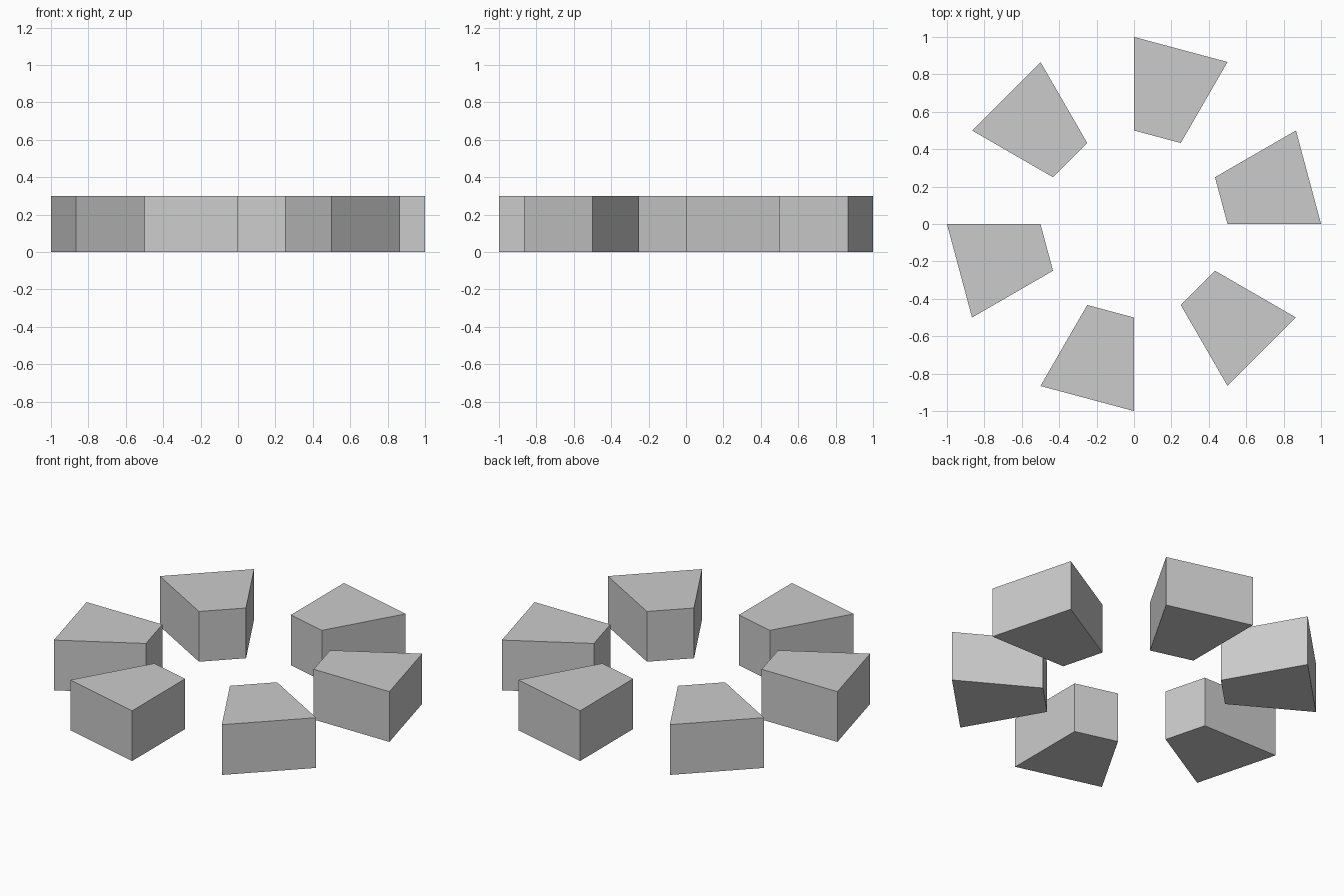
import bpy, bmesh
from math import cos, sin, radians

if "Cube" in bpy.data.objects:
    bpy.data.objects.remove(bpy.data.objects["Cube"])

INNER, OUTER, HEIGHT = 0.5, 1.0, 0.3


def ring_block(name, start, end):
    """Straight-sided ring segment between two angles, extruded upward."""
    profile = [(INNER, start), (OUTER, start), (OUTER, end), (INNER, end)]
    bm = bmesh.new()
    base = bm.faces.new([bm.verts.new((r * cos(radians(a)), r * sin(radians(a)), 0))
                         for r, a in profile])
    top = bmesh.ops.extrude_face_region(bm, geom=[base], use_keep_orig=True)["geom"]
    bmesh.ops.translate(bm, vec=(0, 0, HEIGHT),
                        verts=[v for v in top if isinstance(v, bmesh.types.BMVert)])
    bmesh.ops.recalc_face_normals(bm, faces=bm.faces)
    mesh = bpy.data.meshes.new(name)
    bm.to_mesh(mesh)
    bm.free()
    obj = bpy.data.objects.new(name, mesh)
    bpy.context.collection.objects.link(obj)


# Six blocks: every second segment of a twelve-sided ring
for i in range(6):
    ring_block(f"ring_block_{i + 1}", i * 60, i * 60 + 30)
